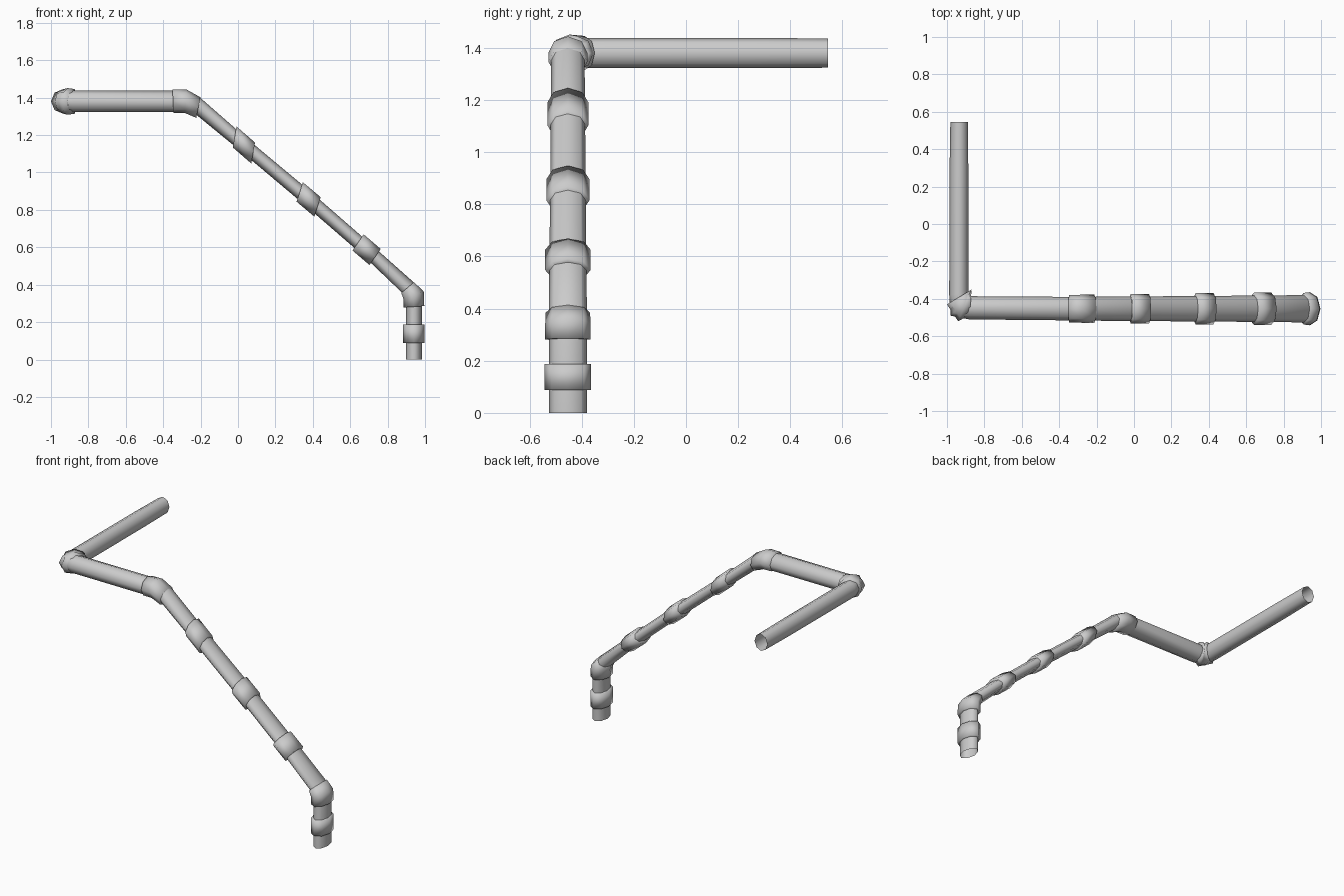
import bpy, math
from mathutils import Vector

if "Cube" in bpy.data.objects:
    bpy.data.objects.remove(bpy.data.objects["Cube"])

SIDES = 8
Y0 = -0.453


def front_ring(x, z, ux, uz, half_y):
    """Elliptical section standing in the front plane: centre, outward axis, depth."""
    return Vector((x, Y0, z)), Vector((ux, 0, uz)), Vector((0, half_y, 0))


def level_ring(x, y, vx, vy, half_z):
    """Section on the level run: centre, inward axis, half height."""
    return Vector((x, y, 1.38)), Vector((0, 0, half_z)), Vector((vx, vy, 0))


def loft(name, rings):
    verts, faces = [], []
    for c, u, v in rings:
        for i in range(SIDES):
            a = 2 * math.pi * i / SIDES
            verts.append(c + u * math.cos(a) + v * math.sin(a))
    for r in range(len(rings) - 1):
        for i in range(SIDES):
            j = (i + 1) % SIDES
            faces.append((r * SIDES + i, r * SIDES + j,
                          (r + 1) * SIDES + j, (r + 1) * SIDES + i))
    mesh = bpy.data.meshes.new(name)
    mesh.from_pydata(verts, [], faces)
    mesh.update()
    ob = bpy.data.objects.new(name, mesh)
    bpy.context.collection.objects.link(ob)
    for p in mesh.polygons:
        p.use_smooth = True
    return ob


def sleeve(name, rings):
    # close both ends with a shoulder running down into the pipe
    def shoulder(ring):
        c, u, v = ring
        return c, u * 0.6, v * 0.6
    loft(name, [shoulder(rings[0])] + rings + [shoulder(rings[-1])])


# main pipe: riser, slope, level run and return, open at both ends
loft("pipe", [
    front_ring(0.94, 0.0, 0.043, 0, 0.073),
    front_ring(0.94, 0.31, 0.043, 0, 0.073),
    front_ring(0.925, 0.37, 0.038, 0.022, 0.073),
    front_ring(0.69, 0.586, 0.022, 0.029, 0.071),
    front_ring(0.378, 0.857, 0.014, 0.037, 0.068),
    front_ring(0.032, 1.147, 0.009, 0.040, 0.066),
    front_ring(-0.21, 1.352, 0.010, 0.046, 0.064),
    front_ring(-0.28, 1.38, 0.004, 0.058, 0.063),
    level_ring(-0.88, -0.448, 0, 0.062, 0.058),
    level_ring(-0.935, -0.44, 0.045, 0.05, 0.058),
    level_ring(-0.937, -0.37, 0.051, 0.01, 0.058),
    level_ring(-0.936, 0.3, 0.050, 0, 0.058),
    level_ring(-0.935, 0.545, 0.047, 0, 0.056),
])

# straight collar on the riser
sleeve("riser_collar", [front_ring(0.94, 0.087, 0.057, 0, 0.089),
                        front_ring(0.94, 0.188, 0.057, 0, 0.089)])

# collars on the slope: first end, second end, outward axis, depth
for n, (x0, z0, x1, z1, ux, uz, hy) in enumerate([
        (0.642, 0.626, 0.733, 0.548, 0.030, 0.043, 0.087),
        (0.330, 0.896, 0.425, 0.816, 0.017, 0.052, 0.083),
        (-0.018, 1.190, 0.081, 1.104, 0.010, 0.056, 0.079)]):
    sleeve(f"slope_collar_{n + 1}", [front_ring(x1, z1, ux, uz, hy),
                                     front_ring(x0, z0, ux, uz, hy)])

# elbow sleeves at the three bends
sleeve("lower_elbow", [front_ring(0.94, 0.282, 0.056, 0.004, 0.087),
                       front_ring(0.939, 0.342, 0.054, 0.021, 0.087),
                       front_ring(0.907, 0.385, 0.034, 0.029, 0.085)])
sleeve("upper_elbow", [front_ring(-0.212, 1.347, 0.011, 0.055, 0.075),
                       front_ring(-0.28, 1.381, 0.004, 0.063, 0.075),
                       front_ring(-0.348, 1.381, -0.002, 0.063, 0.073)])
sleeve("corner_elbow", [level_ring(-0.873, -0.420, 0.004, 0.065, 0.066),
                        level_ring(-0.91, -0.447, 0.030, 0.073, 0.071),
                        level_ring(-0.934, -0.390, 0.066, 0.040, 0.066)])
